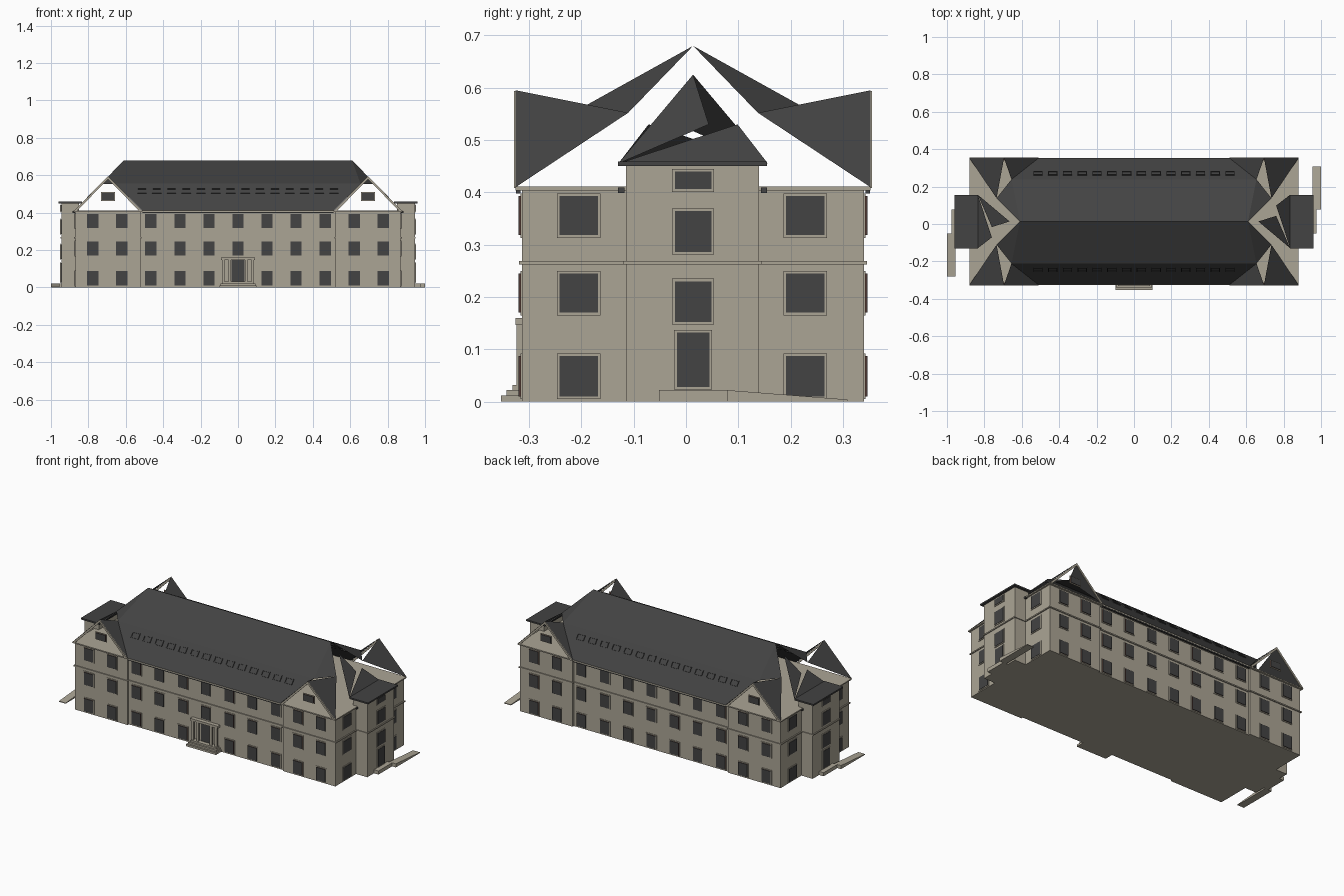
import bpy, bmesh, math
from mathutils import Matrix, Vector

if "Cube" in bpy.data.objects:
    bpy.data.objects.remove(bpy.data.objects["Cube"])

YC = 0.0135      # centre line of the building in y


def material(name, rgb):
    m = bpy.data.materials.new(name)
    m.diffuse_color = (*rgb, 1)
    m.use_nodes = True
    m.node_tree.nodes["Principled BSDF"].inputs["Base Color"].default_value = m.diffuse_color
    return m


STONE = material("beige stone", (0.41, 0.375, 0.30))
DARK = material("dark grey", (0.056, 0.056, 0.056))
BROWN = material("red brown", (0.09, 0.026, 0.02))


def finish(name, bm, mat):
    bmesh.ops.recalc_face_normals(bm, faces=bm.faces)
    me = bpy.data.meshes.new(name)
    bm.to_mesh(me)
    bm.free()
    me.materials.append(mat)
    ob = bpy.data.objects.new(name, me)
    bpy.context.collection.objects.link(ob)
    return ob


def add_box(bm, x, y, z, tilt=None):
    """Box from ranges, optionally rotated about its own centre."""
    c = Vector((sum(x) / 2, sum(y) / 2, sum(z) / 2))
    s = (abs(x[1] - x[0]), abs(y[1] - y[0]), abs(z[1] - z[0]), 1)
    m = Matrix.Translation(c) @ (tilt or Matrix.Identity(4)) @ Matrix.Diagonal(s)
    bmesh.ops.create_cube(bm, size=1, matrix=m)


def boxes(name, mat, items):
    bm = bmesh.new()
    for it in items:
        add_box(bm, *it)
    return finish(name, bm, mat)


def prism(name, mat, outlines):
    """Extrude each outline (list of points) by its vector."""
    bm = bmesh.new()
    for pts, vec in outlines:
        f = bm.faces.new([bm.verts.new(p) for p in pts])
        r = bmesh.ops.extrude_face_region(bm, geom=[f])
        bmesh.ops.translate(bm, vec=vec, verts=[v for v in r["geom"] if isinstance(v, bmesh.types.BMVert)])
    return finish(name, bm, mat)


# Walls: centre block, two end wings, two stair towers
boxes("centre_walls", STONE, [((-.53, .53), (-.302, .329), (0, .41))])
boxes("wing_walls", STONE, [((s * .52, s * .87), (-.313, .34), (0, .41)) for s in (-1, 1)])
boxes("stair_towers", STONE, [((s * .85, s * .945), (-.115, .14), (0, .451)) for s in (-1, 1)])
boxes("tower_roofs", DARK, [((s * .835, s * .96), (-.13, .155), (.45, .459)) for s in (-1, 1)])

# Roof: two-pitch main roof, open cross gables and partly open hipped ends
H = .339
bm = bmesh.new()


def face(pts, sx, sy):
    bm.faces.new([bm.verts.new((sx * x, YC + sy * y, z)) for x, y, z in pts])


eave, gable, corner = (.51, H, .41), (.695, H, .595), (.88, H, .41)
knee, hip, ridge = (.655, .225, .555), (.735, .124, .552), (.61, 0, .68)
flip = lambda p: (-p[0], p[1], p[2])
for sy in (-1, 1):
    face([flip(eave), eave, knee, flip(knee)], 1, sy)
    face([flip(knee), knee, ridge, flip(ridge)], 1, sy)
    for sx in (-1, 1):
        face([eave, gable, knee], sx, sy)
        face([corner, gable, hip], sx, sy)
        face([knee, hip, ridge], sx, sy)
bmesh.ops.remove_doubles(bm, verts=bm.verts, dist=.0005)
finish("main_roof", bm, DARK)

# Roof pieces joining the towers to the hipped ends
bm = bmesh.new()
for s in (-1, 1):
    low, high = (.835, -.143, .455), (.835, .143, .455)
    face([low, (.665, 0, .625), (.76, .03, .53)], s, s)
    face([low, (.76, .085, .53), high], s, s)
finish("tower_roof_joints", bm, DARK)

# Eaves board, gutter and string course
boxes("eaves_board", STONE, [((-.88, .88), (YC - H, YC + H), (.404, .411))])
boxes("gutters", DARK, [((-.51, .51), (y - .004, y + .004), (.398, .407)) for y in (YC - H + .005, YC + H - .005)]
      + [((s * .872, s * .884), r, (.399, .409)) for s in (-1, 1) for r in ((-.13, -.118), (.143, .155))])
boxes("string_course", STONE,
      [((-.53, .53), (-.308, .335), (.262, .269))]
      + [((s * .515, s * .876), (-.319, .346), (.262, .269)) for s in (-1, 1)]
      + [((s * .80, s * .95), (-.12, .145), (.262, .269)) for s in (-1, 1)])

# Sloping trim on the gables
trim = []
for s in (-1, 1):
    for y in (YC - H - .003, YC + H - .003):
        for a in (.51, .88):
            trim.append(([(s * a, y, .408), (s * .695, y, .594), (s * .695, y, .578),
                          (s * (a + (.016 if a < .6 else -.016)), y, .408)], (0, .006, 0)))
prism("gable_trim", STONE, trim)

# Windows: frame plate, brown reveal and dark pane
frames, reveals, panes = [], [], []


def window_y(x, y, out, w, z0, z1):
    """Window in a front (out=-1) or back (out=1) wall."""
    frames.append(((x - w / 2 - .005, x + w / 2 + .005), (y, y + out * .003), (z0 - .005, z1 + .005)))
    reveals.append(((x - w / 2, x + w / 2), (y, y + out * .005), (z0, z1)))
    panes.append(((x - w / 2, x + w / 2), (y + out * .005, y + out * .007), (z0, z1)))


def window_x(s, x, y, w, z0, z1):
    """Window in an end wall."""
    frames.append(((s * x, s * (x + .004)), (y - w / 2 - .005, y + w / 2 + .005), (z0 - .005, z1 + .005)))
    panes.append(((s * x, s * (x + .006)), (y - w / 2, y + w / 2), (z0, z1)))


FLOORS = ((.01, .087), (.17, .245), (.318, .393))
for z0, z1 in FLOORS:
    for i in range(-5, 6):
        x = i * .1553
        wing = abs(i) > 3
        for out, y in ((-1, -.313 if wing else -.302), (1, .34 if wing else .329)):
            if not (i == 0 and z0 < .1 and out < 0):
                window_y(x, y, out, .06, z0, z1)
    for s in (-1, 1):
        for y in (-.205, .228):
            window_x(s, .87, y, .073, z0, z1)
for s in (-1, 1):
    for out, y in ((-1, -.313), (1, .34)):
        window_y(s * .695, y, out, .066, .468, .505)
    for z0, z1 in ((.152, .23), (.286, .364), (.406, .44)):
        window_x(s, .945, YC, .07, z0, z1)
    window_x(s, .945, YC, .062, .028, .132)      # tower door
boxes("window_frames", STONE, frames)
boxes("window_reveals", BROWN, reveals)
boxes("window_panes", DARK, panes)

# Row of skylights on the lower roof slope: four frame bars each
lights = []
ang = math.atan2(.145, .114)
for sy in (-1, 1):
    y = YC + sy * (H - .114 * (.105 / .145))
    tilt = Matrix.Rotation(-sy * ang, 4, 'X')
    for i in range(14):
        x = (i - 6.5) * .079
        for dx, dv, w, h in ((0, .015, .05, .004), (0, -.015, .05, .004),
                             (.023, 0, .004, .034), (-.023, 0, .004, .034)):
            cy, cz = y - sy * dv * math.cos(ang), .515 + dv * math.sin(ang)
            lights.append(((x + dx - w / 2, x + dx + w / 2), (cy - h / 2, cy + h / 2),
                           (cz - .005, cz + .005), tilt))
boxes("skylights", DARK, lights)

# Front entrance: door, steps, pillars and canopy
boxes("front_door", DARK, [((-.034, .034), (-.307, -.302), (.03, .155))])
boxes("front_steps", STONE, [((-.1, .1), (-.354, -.3), (0, .012)),
                             ((-.093, .093), (-.343, -.3), (.012, .022)),
                             ((-.086, .086), (-.332, -.3), (.022, .032))])
boxes("entrance_pillars", STONE, [((x - .007, x + .007), (-.324, -.312), (.03, .147))
                                  for x in (-.078, -.045, .045, .078)])
boxes("entrance_canopy", STONE, [((-.092, .092), (-.326, -.3), (.146, .16))])

# Landings and ramps at the tower doors, turned half round on the left
boxes("tower_landings", STONE, [((s * .94, s * .975), (YC - .065, YC + .065), (0, .022)) for s in (-1, 1)])
prism("tower_ramps", STONE,
      [([(s * .955, YC + s * .065, 0), (s * .955, YC + s * .295, 0), (s * .955, YC + s * .295, .004),
         (s * .955, YC + s * .065, .022)], (s * .045, 0, 0)) for s in (-1, 1)])
